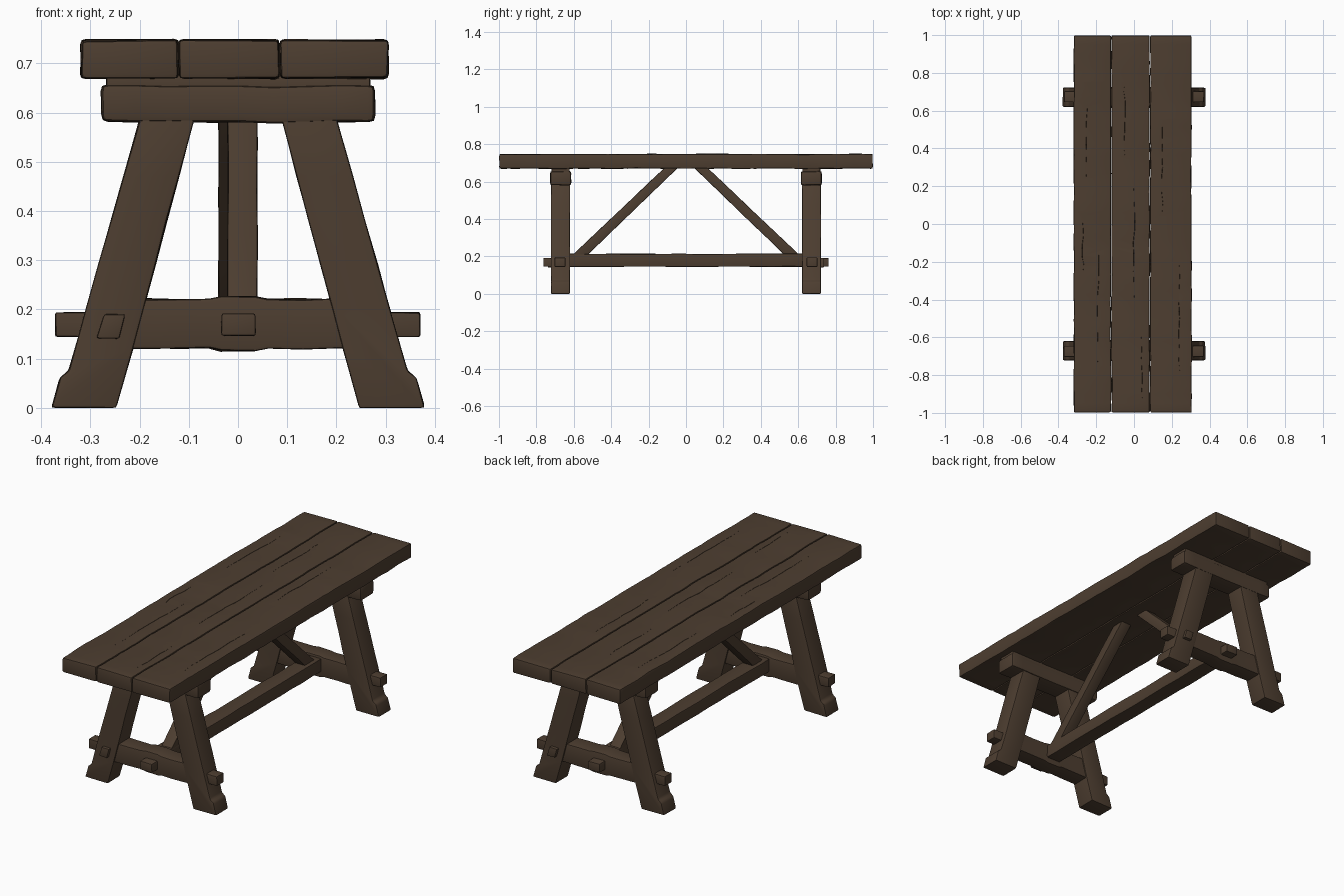
import bpy, bmesh, math, random
from mathutils import Vector, noise

if "Cube" in bpy.data.objects:
    bpy.data.objects.remove(bpy.data.objects["Cube"])

random.seed(4)

wood = bpy.data.materials.new("dark brown wood")
wood.diffuse_color = (0.075, 0.048, 0.030, 1)
wood.use_nodes = True
wood.node_tree.nodes["Principled BSDF"].inputs["Base Color"].default_value = wood.diffuse_color


def finish(name, bm):
    mesh = bpy.data.meshes.new(name)
    bm.to_mesh(mesh)
    bm.free()
    mesh.materials.append(wood)
    ob = bpy.data.objects.new(name, mesh)
    bpy.context.collection.objects.link(ob)
    return ob


def prism(name, profile, axis, lo, hi, bevel=0.008, cuts=(), cut_axis=2, wobble=0.002, turn=1):
    """Hewn timber: profile (x,z) swept along y, or (y,z) swept along x.
    turn=-1 rotates it half a turn about z."""
    bm = bmesh.new()
    verts = [bm.verts.new((lo, a, z) if axis == "x" else (a, lo, z)) for a, z in profile]
    face = bm.faces.new(verts)
    ext = bmesh.ops.extrude_face_region(bm, geom=[face])
    step = Vector((hi - lo, 0, 0)) if axis == "x" else Vector((0, hi - lo, 0))
    bmesh.ops.translate(bm, vec=step, verts=[v for v in ext["geom"] if isinstance(v, bmesh.types.BMVert)])
    bmesh.ops.recalc_face_normals(bm, faces=bm.faces[:])
    # extra rings so the timber can be uneven along its length
    for c in cuts:
        co, no = Vector(), Vector()
        co[cut_axis], no[cut_axis] = c, 1
        bmesh.ops.bisect_plane(bm, geom=bm.verts[:] + bm.edges[:] + bm.faces[:], plane_co=co, plane_no=no)
    sharp = [e for e in bm.edges if len(e.link_faces) == 2 and e.calc_face_angle(0) > 0.35]
    bmesh.ops.bevel(bm, geom=sharp, offset=bevel, segments=2, profile=0.6, affect="EDGES", clamp_overlap=True)
    for v in bm.verts:
        v.co.x *= turn
        v.co.y *= turn
        n = noise.noise_vector(v.co * 7) + 0.6 * noise.noise_vector(v.co * 19)
        n.y *= 0.4
        v.co += n * wobble
        v.co.z = max(v.co.z, 0)
    ob = finish(name, bm)
    bpy.ops.object.select_all(action="DESELECT")
    ob.select_set(True)
    bpy.context.view_layer.objects.active = ob
    bpy.ops.object.shade_smooth_by_angle(angle=math.radians(35))
    return ob


def rect(a0, a1, z0, z1):
    return [(a0, z0), (a1, z0), (a1, z1), (a0, z1)]


def span(a, b, n):
    return [a + (b - a) * (i + 1) / (n + 1) for i in range(n)]


# cutter for the long cracks in the top: thin spindles along y
bm = bmesh.new()
for x, y, length in ((-0.25, 0.5, 0.5), (-0.19, -0.45, 0.6), (-0.05, 0.55, 0.4), (0.0, -0.1, 0.6),
                     (0.04, -0.75, 0.35), (0.15, 0.3, 0.5), (0.24, -0.5, 0.6), (-0.27, -0.1, 0.3)):
    n, rings = 8, []
    for i in range(n + 1):
        t = i / n
        r = 0.0006 + 0.003 * math.sin(math.pi * t)
        cx = x + random.uniform(-0.005, 0.005)
        cy = y + (t - 0.5) * length
        rings.append([bm.verts.new((cx + dx * r, cy, 0.748 + dz)) for dx, dz in
                      ((-1, 0.02), (1, 0.02), (0, -0.003 - 2 * r))])
    for a, b in zip(rings, rings[1:]):
        for k in range(3):
            bm.faces.new((a[k], a[(k + 1) % 3], b[(k + 1) % 3], b[k]))
    bm.faces.new(rings[0])
    bm.faces.new(rings[-1])
bmesh.ops.recalc_face_normals(bm, faces=bm.faces[:])
cracks = finish("crack_cutter", bm)
cracks.hide_render = True
cracks.hide_set(True)

# three top planks
for i, (x0, x1) in enumerate(((-0.319, -0.122), (-0.119, 0.083), (0.086, 0.304))):
    plank = prism(f"top_plank_{i + 1}", rect(-0.998, 0.998, 0.670, 0.747), "x", x0, x1, 0.009,
                  span(-0.998, 0.998, 40), 1, 0.0035)
    cut = plank.modifiers.new("cracks", "BOOLEAN")
    cut.operation = "DIFFERENCE"
    cut.solver = "EXACT"
    cut.object = cracks

# the two trestle ends, the second turned half way round
for turn, end in ((1, "front"), (-1, "back")):
    # bearer under the top
    prism(f"{end}_bearer", rect(-0.279, 0.277, 0.58, 0.656), "y", -0.726, -0.614, 0.014,
          span(-0.28, 0.28, 7), 0, 0.003, turn)
    prism(f"{end}_bearer_cap", rect(-0.268, 0.268, 0.64, 0.676), "y", -0.718, -0.622, 0.006,
          span(-0.27, 0.27, 7), 0, 0.002, turn)
    # splayed legs with wider feet
    for side, label in ((-1, "left"), (1, "right")):
        outline = [(0.247, 0.0), (0.379, 0.0), (0.362, 0.062), (0.344, 0.076),
                   (0.197, 0.60), (0.085, 0.60), (0.213, 0.12)]
        prism(f"{end}_{label}_leg", [(side * x, z) for x, z in outline], "y", -0.722, -0.620, 0.007,
              (0.2, 0.29, 0.38, 0.47), 2, 0.002, turn)
    # stretcher, swollen where the long rail passes through
    prism(f"{end}_stretcher",
          [(-0.27, 0.121), (-0.06, 0.121), (-0.035, 0.115), (0.035, 0.115), (0.06, 0.121), (0.27, 0.121),
           (0.27, 0.221), (0.06, 0.221), (0.035, 0.226), (-0.035, 0.226), (-0.06, 0.221), (-0.27, 0.221)],
          "y", -0.716, -0.626, 0.007, (-0.2, -0.13, 0.13, 0.2), 0, 0.003, turn)
    prism(f"{end}_stretcher_tenon", rect(-0.371, 0.371, 0.144, 0.194), "y", -0.703, -0.645, 0.006,
          span(-0.37, 0.37, 4), 0, 0.002, turn)
    # skewed peg locking one leg
    prism(f"{end}_leg_peg", [(-0.288, 0.142), (-0.242, 0.142), (-0.229, 0.191), (-0.272, 0.191)],
          "y", -0.738, -0.65, 0.005, turn=turn)
    # diagonal brace from the rail up to the top
    prism(f"{end}_brace", [(-0.615, 0.20), (-0.535, 0.20), (-0.04, 0.677), (-0.112, 0.677)],
          "x", -0.021, 0.040, 0.006, (-0.45, -0.36, -0.28, -0.2), 1, 0.002, turn)

# long rail and its tenon through both ends
prism("long_rail", rect(-0.64, 0.64, 0.145, 0.214), "x", -0.042, 0.042, 0.008,
      span(-0.64, 0.64, 14), 1, 0.003)
prism("long_rail_tenon", rect(-0.762, 0.762, 0.146, 0.192), "x", -0.035, 0.035, 0.006,
      span(-0.76, 0.76, 6), 1, 0.002)
